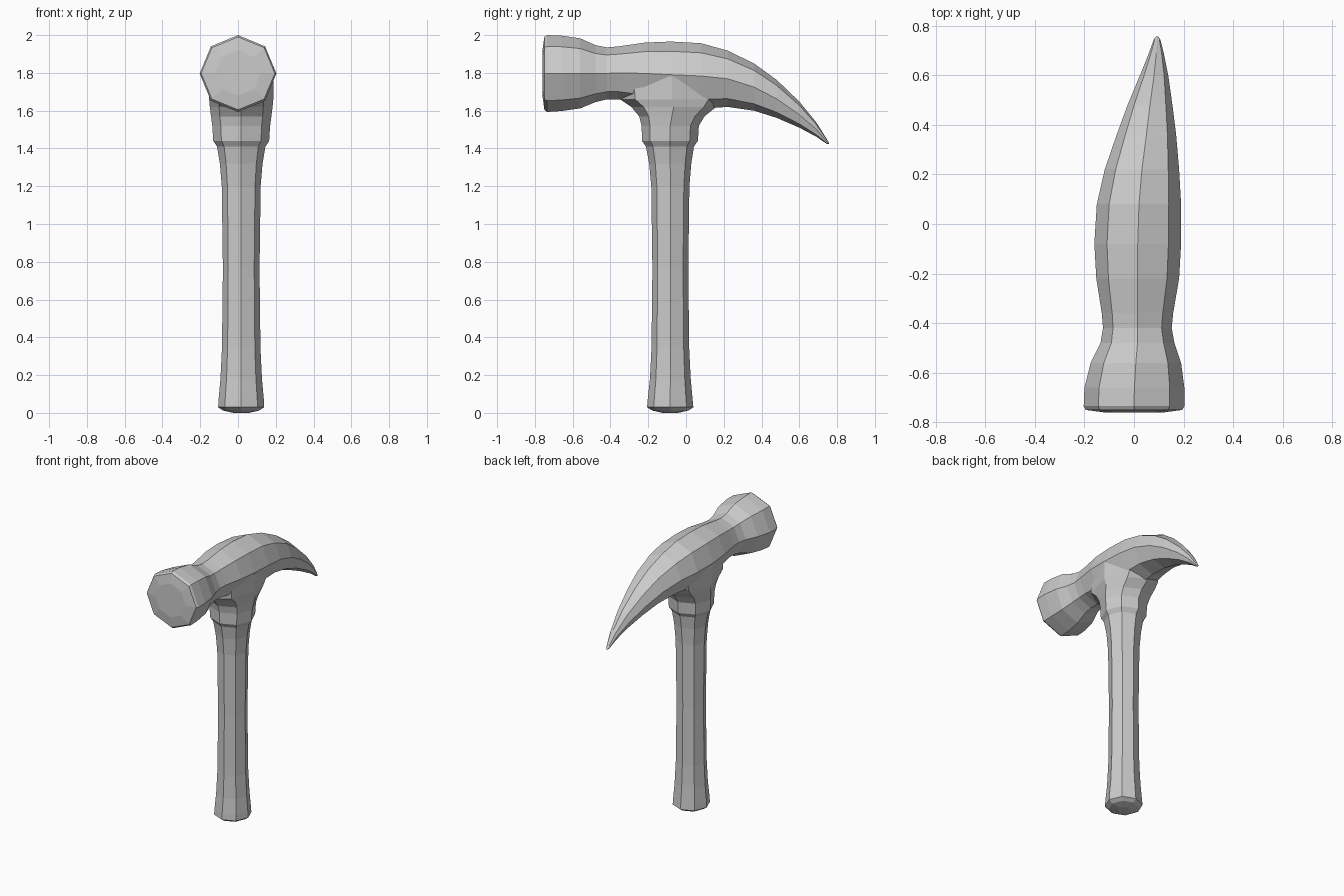
import bpy, bmesh
from math import cos, sin, tau

SIDES = 8


def loft(name, rings, place, cap_end=True):
    """Skin octagonal rings; place(ring, cos, sin) gives a point."""
    bm = bmesh.new()
    loops = [[bm.verts.new(place(r, cos(i * tau / SIDES), sin(i * tau / SIDES)))
              for i in range(SIDES)] for r in rings]
    for a, b in zip(loops, loops[1:]):
        for i in range(SIDES):
            j = (i + 1) % SIDES
            bm.faces.new((a[i], a[j], b[j], b[i]))
    bm.faces.new(loops[0])
    if cap_end:
        bm.faces.new(loops[-1])
    bmesh.ops.recalc_face_normals(bm, faces=bm.faces)
    mesh = bpy.data.meshes.new(name)
    bm.to_mesh(mesh)
    bm.free()
    ob = bpy.data.objects.new(name, mesh)
    bpy.context.collection.objects.link(ob)
    return ob


def head_point(r, c, s):
    y, left, right, low, high = r
    return ((left + right) / 2 + c * (right - left) / 2, y,
            (low + high) / 2 + s * (high - low) / 2)


def upright_point(r, c, s):
    z, rx, back, front = r
    return (0.017 + c * rx, (back + front) / 2 + s * (front - back) / 2, z)


# Head from striking face to claw tip: y, left x, right x, bottom z, top z
head = loft("hammer_head", [
    (-0.76, -0.12, 0.12, 1.68, 1.92),
    (-0.75, -0.195, 0.195, 1.605, 1.99),
    (-0.735, -0.203, 0.203, 1.593, 2.0),
    (-0.66, -0.20, 0.203, 1.598, 1.997),
    (-0.56, -0.175, 0.19, 1.612, 1.983),
    (-0.48, -0.135, 0.163, 1.645, 1.947),
    (-0.42, -0.125, 0.152, 1.66, 1.935),
    (-0.36, -0.13, 0.158, 1.66, 1.94),
    (-0.22, -0.152, 0.182, 1.635, 1.96),
    (-0.08, -0.16, 0.19, 1.615, 1.966),
    (0.08, -0.15, 0.19, 1.61, 1.957),
    (0.22, -0.118, 0.182, 1.62, 1.918),
    (0.36, -0.07, 0.17, 1.60, 1.85),
    (0.48, -0.026, 0.155, 1.562, 1.763),
    (0.60, 0.024, 0.138, 1.51, 1.648),
    (0.69, 0.06, 0.12, 1.462, 1.538),
    (0.745, 0.08, 0.106, 1.424, 1.45),
    (0.757, 0.09, 0.098, 1.423, 1.43),
], head_point)

# Flared neck merged into the underside of the head: z, x radius, y range
neck = loft("neck", [
    (1.41, 0.128, -0.212, 0.042),
    (1.44, 0.148, -0.233, 0.063),
    (1.52, 0.153, -0.235, 0.068),
    (1.57, 0.160, -0.248, 0.098),
    (1.62, 0.166, -0.29, 0.16),
    (1.66, 0.170, -0.35, 0.20),
    (1.78, 0.172, -0.36, 0.21),
], upright_point)
union = head.modifiers.new("Union", "BOOLEAN")
union.operation = "UNION"
union.solver = "EXACT"
union.object = neck
bpy.context.view_layer.objects.active = head
bpy.ops.object.modifier_apply(modifier="Union")
bpy.data.objects.remove(neck)

# Waisted octagonal handle with a slightly domed butt
loft("handle", [
    (0.0, 0.04, -0.123, -0.043),
    (0.012, 0.095, -0.178, 0.012),
    (0.03, 0.122, -0.206, 0.039),
    (0.07, 0.120, -0.203, 0.035),
    (0.18, 0.110, -0.191, 0.025),
    (0.34, 0.102, -0.183, 0.017),
    (0.76, 0.097, -0.178, 0.012),
    (1.20, 0.103, -0.184, 0.018),
    (1.32, 0.113, -0.195, 0.028),
    (1.41, 0.128, -0.212, 0.042),
], upright_point, cap_end=False)
